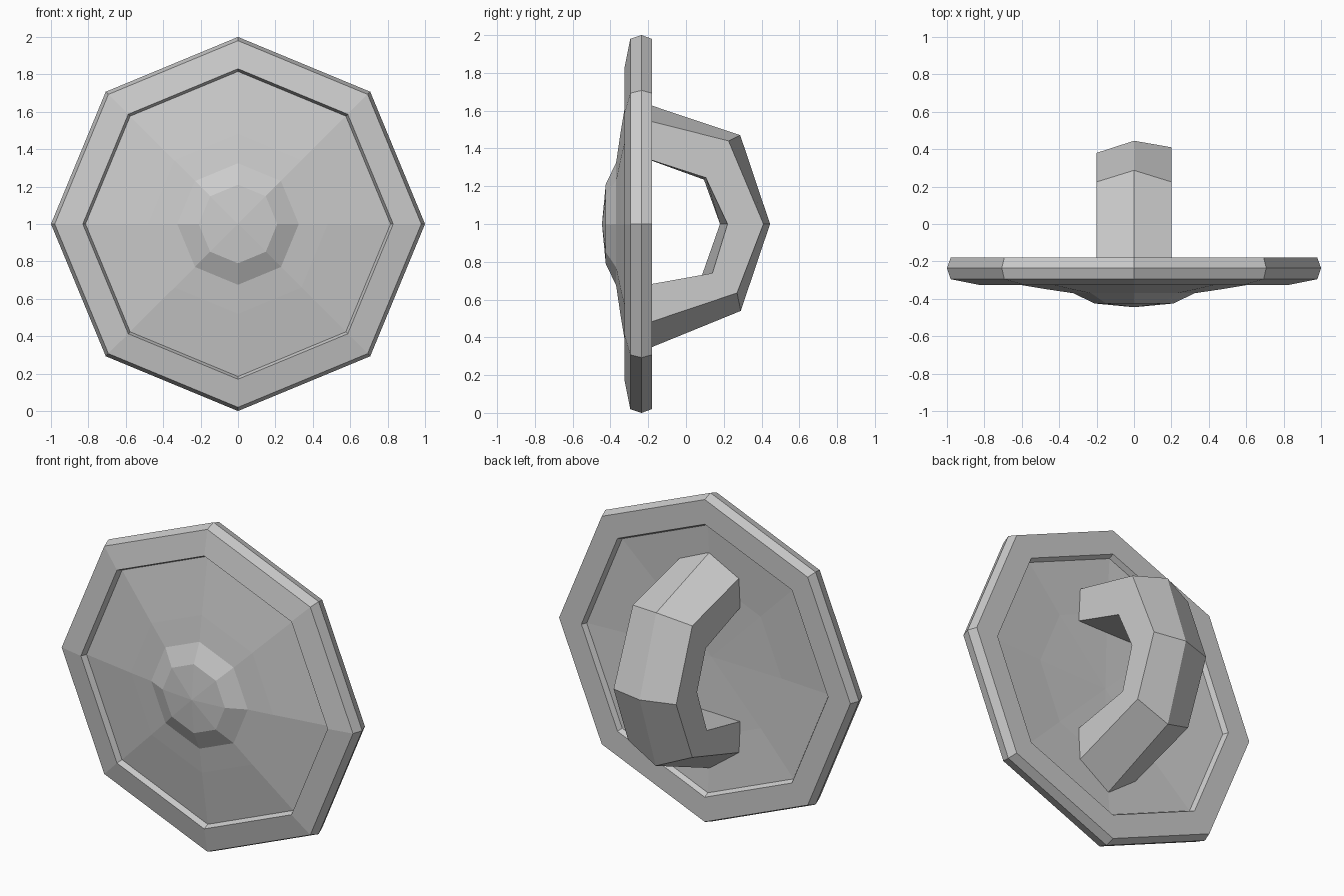
import bpy, bmesh, math

if "Cube" in bpy.data.objects:
    bpy.data.objects.remove(bpy.data.objects["Cube"])

SIDES = 8
CENTRE_Z = 1.0


def finish(name, bm):
    bmesh.ops.recalc_face_normals(bm, faces=bm.faces)
    mesh = bpy.data.meshes.new(name)
    bm.to_mesh(mesh)
    bm.free()
    obj = bpy.data.objects.new(name, mesh)
    bpy.context.collection.objects.link(obj)
    return obj


def lathe(name, profile, closed):
    """Spin (radius, y) points round the y axis in eight flat sides."""
    bm = bmesh.new()
    rings = []
    for r, y in profile:
        if r == 0:
            rings.append([bm.verts.new((0, y, CENTRE_Z))] * SIDES)
        else:
            rings.append([bm.verts.new((r * math.cos(a), y, CENTRE_Z + r * math.sin(a)))
                          for a in (i * math.tau / SIDES for i in range(SIDES))])
    pairs = list(zip(rings, rings[1:]))
    if closed:
        pairs.append((rings[-1], rings[0]))
    for a, b in pairs:
        for i in range(SIDES):
            j = (i + 1) % SIDES
            bm.faces.new(list(dict.fromkeys((a[i], a[j], b[j], b[i]))))
    return finish(name, bm)


# Raised octagonal rim
lathe("shield_rim", [(0.98, -0.18), (1.0, -0.235), (0.98, -0.295), (0.83, -0.325),
                     (0.815, -0.29), (0.815, -0.21), (0.83, -0.18)], True)

# Domed panel with central boss
lathe("shield_panel", [(0, -0.445), (0.21, -0.425), (0.325, -0.37), (0.48, -0.347),
                       (0.82, -0.29), (0.82, -0.21), (0.48, -0.232), (0, -0.245)], False)

# Ridged arm strap: (y, z) paths for each edge, top to bottom
paths = [
    (-0.2, [(-0.25, 1.545), (0.225, 1.42), (0.38, 1.0), (0.225, 0.62), (-0.25, 0.47)]),
    (0.0, [(-0.25, 1.65), (0.287, 1.47), (0.445, 1.0), (0.29, 0.54), (-0.25, 0.32)]),
    (0.2, [(-0.25, 1.56), (0.225, 1.44), (0.41, 1.0), (0.27, 0.635), (-0.25, 0.46)]),
    (0.2, [(-0.25, 1.36), (0.105, 1.245), (0.22, 1.0), (0.14, 0.74), (-0.25, 0.67)]),
    (-0.2, [(-0.25, 1.36), (0.095, 1.235), (0.18, 1.0), (0.085, 0.73), (-0.25, 0.66)]),
]
bm = bmesh.new()
rails = [[bm.verts.new((x, y, z)) for y, z in pts] for x, pts in paths]
for k, a in enumerate(rails):
    b = rails[(k + 1) % len(rails)]
    for i in range(len(a) - 1):
        bm.faces.new((a[i], a[i + 1], b[i + 1], b[i]))
for end in (0, -1):
    bm.faces.new([rail[end] for rail in rails])
finish("arm_strap", bm)
